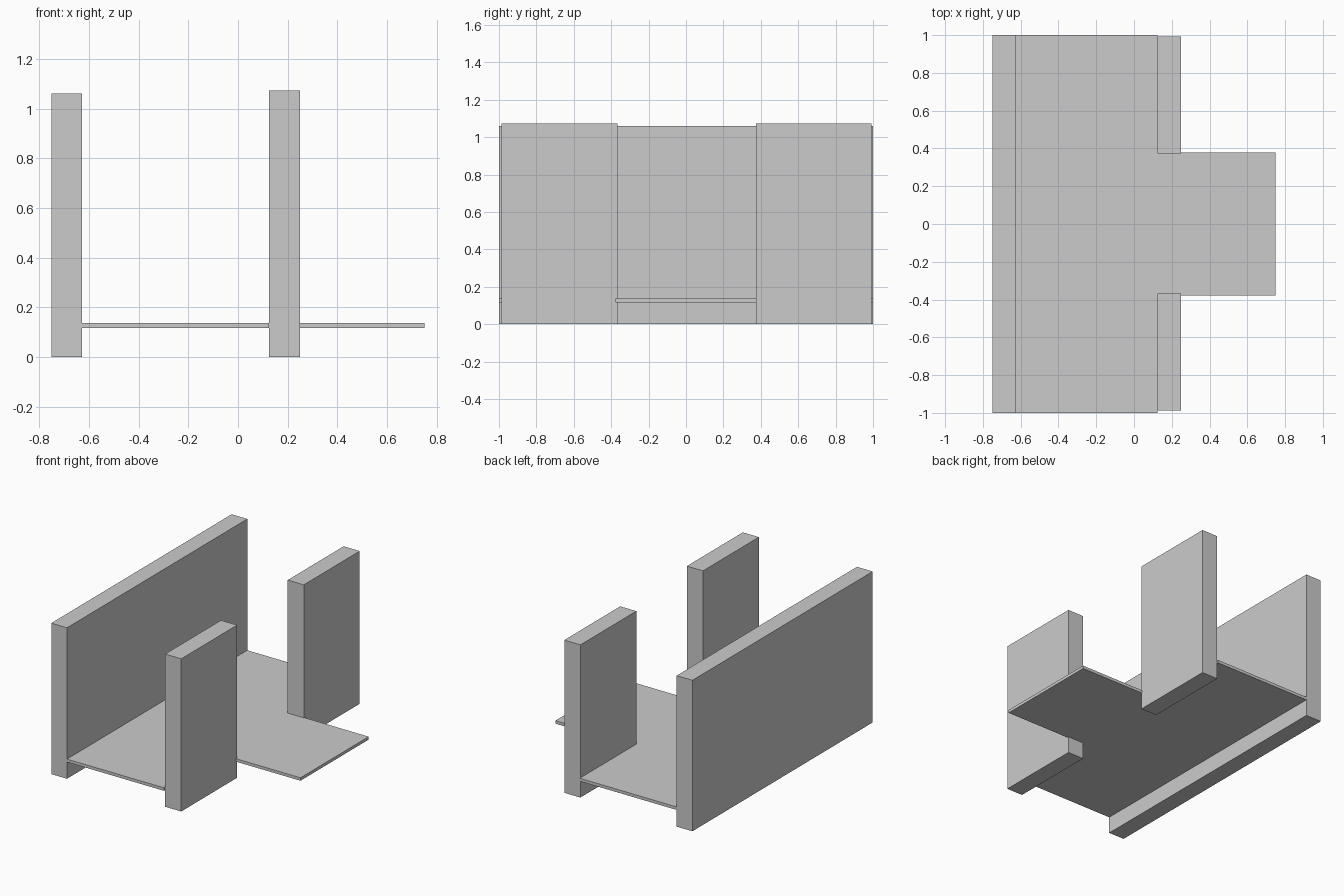
import bpy
import bmesh

if "Cube" in bpy.data.objects:
    bpy.data.objects.remove(bpy.data.objects["Cube"])


def prism(name, outline, z0, z1):
    """Extrude a flat xy outline from z0 up to z1."""
    bm = bmesh.new()
    face = bm.faces.new([bm.verts.new((x, y, z0)) for x, y in outline])
    out = bmesh.ops.extrude_face_region(bm, geom=[face])
    for v in out["geom"]:
        if isinstance(v, bmesh.types.BMVert):
            v.co.z = z1
    bmesh.ops.recalc_face_normals(bm, faces=bm.faces[:])
    mesh = bpy.data.meshes.new(name)
    bm.to_mesh(mesh)
    bm.free()
    obj = bpy.data.objects.new(name, mesh)
    bpy.context.collection.objects.link(obj)
    return obj


def rect(x0, x1, y0, y1):
    return [(x0, y0), (x1, y0), (x1, y1), (x0, y1)]


# Long back wall
prism("back_wall", rect(-0.75, -0.628, -1.0, 1.0), 0.0, 1.06)

# Two short walls flanking the doorway
for name, y0, y1 in (("front_wall_right", -0.987, -0.367),
                     ("front_wall_left", 0.373, 0.993)):
    prism(name, rect(0.125, 0.25, y0, y1), 0.0, 1.072)

# T-shaped floor with a tongue through the doorway
half = [(-0.628, 1.0), (0.125, 1.0), (0.125, 0.378), (0.75, 0.378)]
prism("floor", half + [(x, -y) for x, y in reversed(half)], 0.117, 0.138)
